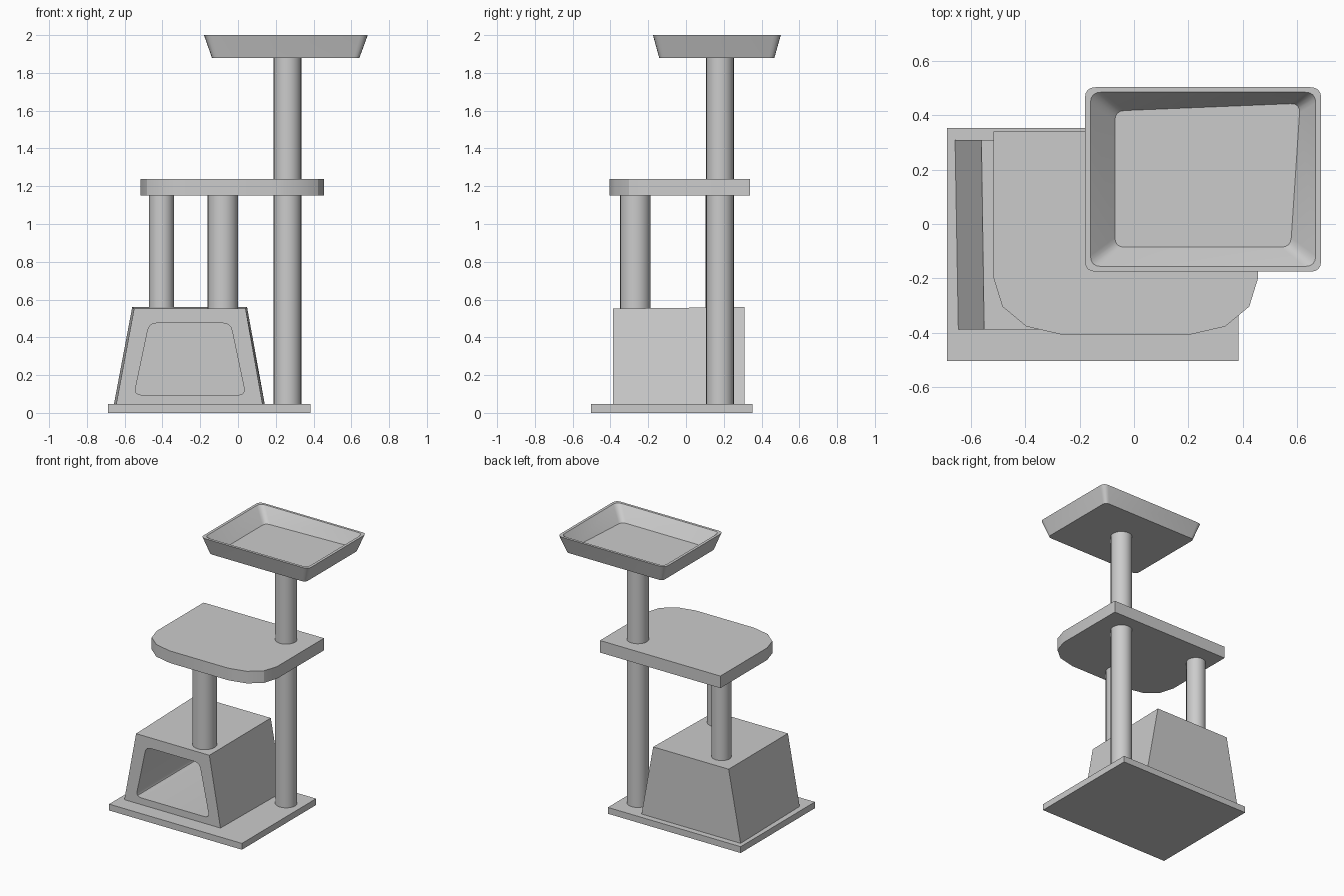
import bpy, bmesh
from mathutils import Vector

cube = bpy.data.objects.get("Cube")
if cube:
    bpy.data.objects.remove(cube, do_unlink=True)

grey = bpy.data.materials.new("plain grey")
grey.use_nodes = True
COLOUR = (0.6, 0.6, 0.6, 1)
grey.diffuse_color = COLOUR
grey.node_tree.nodes["Principled BSDF"].inputs["Base Color"].default_value = COLOUR


def finish(obj):
    obj.data.materials.append(grey)
    bpy.ops.object.select_all(action="DESELECT")
    obj.select_set(True)
    bpy.context.view_layer.objects.active = obj
    bpy.ops.object.shade_smooth_by_angle(angle=0.5)


def rounded(corners, radius=0.0, steps=4):
    """Ring of points with every corner replaced by a small curve."""
    ring = []
    pts = [Vector(c) for c in corners]
    for i, p in enumerate(pts):
        a = p + (pts[i - 1] - p).normalized() * radius
        b = p + (pts[(i + 1) % len(pts)] - p).normalized() * radius
        for s in range(steps + 1):
            t = s / steps
            ring.append(a * (1 - t) ** 2 + p * 2 * t * (1 - t) + b * t * t)
    return ring


def loft(name, rings):
    """Skin a series of matching rings and cap both ends."""
    bm = bmesh.new()
    loops = [[bm.verts.new(p) for p in ring] for ring in rings]
    n = len(loops[0])
    for lo, hi in zip(loops, loops[1:]):
        for i in range(n):
            j = (i + 1) % n
            bm.faces.new((lo[i], lo[j], hi[j], hi[i]))
    bm.faces.new(loops[0][::-1])
    bm.faces.new(loops[-1])
    bmesh.ops.remove_doubles(bm, verts=bm.verts, dist=0.0005)
    bmesh.ops.recalc_face_normals(bm, faces=bm.faces)
    mesh = bpy.data.meshes.new(name)
    bm.to_mesh(mesh)
    bm.free()
    obj = bpy.data.objects.new(name, mesh)
    bpy.context.collection.objects.link(obj)
    finish(obj)


def rect(x0, x1, y0, y1, z):
    return [(x0, y0, z), (x1, y0, z), (x1, y1, z), (x0, y1, z)]


def trapezoid(y, low, high, z0, z1):
    return [(low[0], y, z0), (low[1], y, z0), (high[1], y, z1), (high[0], y, z1)]


def post(name, x, y, radius, z0, z1):
    bpy.ops.mesh.primitive_cylinder_add(
        vertices=24, radius=radius, depth=z1 - z0, location=(x, y, (z0 + z1) / 2))
    bpy.context.object.name = name
    finish(bpy.context.object)


# Base board
loft("base_board", [rect(-0.687, 0.383, -0.502, 0.352, z) for z in (0, 0.046)])

# Tapered den with a deep rounded opening in the front
opening = ((-0.55, 0.04), (-0.47, -0.04), 0.095, 0.475)
loft("den", [
    rounded(trapezoid(0.309, (-0.657, 0.142), (-0.56, 0.048), 0.045, 0.56)),
    rounded(trapezoid(-0.387, (-0.645, 0.13), (-0.55, 0.04), 0.045, 0.552)),
    rounded(trapezoid(-0.387, *opening), 0.04),
    rounded(trapezoid(0.275, *opening), 0.04),
])

# Posts
post("tall_post", 0.262, 0.18, 0.073, 0.04, 1.885)
post("front_post", -0.08, -0.268, 0.081, 0.545, 1.155)
post("back_post", -0.405, 0.17, 0.066, 0.545, 1.155)

# Middle platform, square at the back and curved at the front
half = [(0.485, 0.34), (0.485, -0.2), (0.453, -0.303), (0.365, -0.376), (0.235, -0.406)]
outline = half + [(-x, y) for x, y in reversed(half)]
loft("middle_platform",
     [[Vector((x - 0.03, y, z)) for x, y in outline] for z in (1.15, 1.238)])

# Top tray with flared walls and a slightly skewed floor
floor = [(-0.07, -0.085, 1.905), (0.575, -0.085, 1.905),
         (0.61, 0.443, 1.905), (-0.07, 0.415, 1.905)]
loft("top_tray", [
    rounded(rect(-0.138, 0.643, -0.142, 0.468, 1.88), 0.03),
    rounded(rect(-0.18, 0.687, -0.175, 0.502, 2.0), 0.04),
    rounded(rect(-0.16, 0.667, -0.156, 0.484, 2.0), 0.04),
    rounded(floor, 0.035),
])
